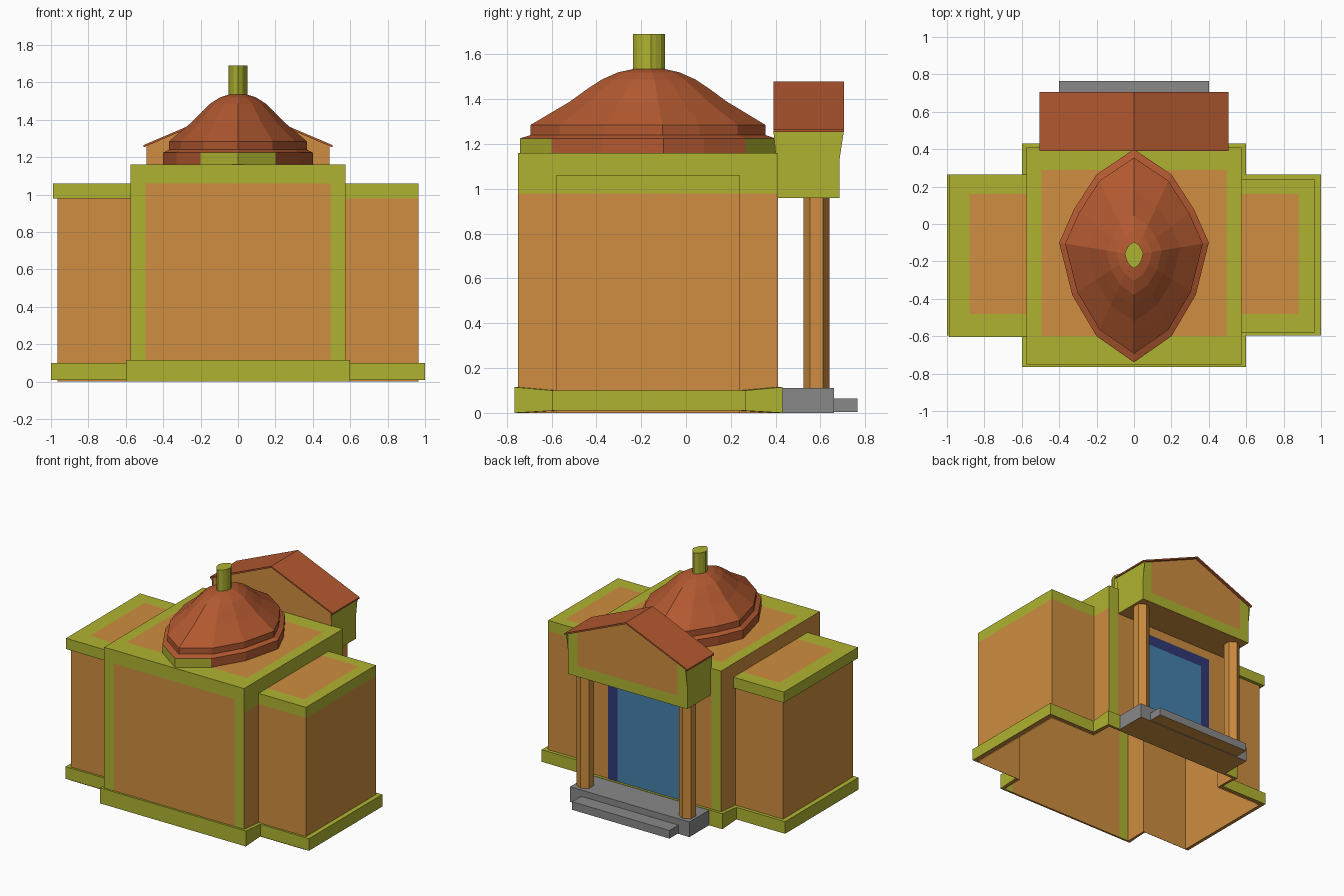
import bpy, bmesh
from mathutils import Vector

if "Cube" in bpy.data.objects:
    bpy.data.objects.remove(bpy.data.objects["Cube"])


def mat(name, c):
    m = bpy.data.materials.new(name)
    m.diffuse_color = (*c, 1)
    m.use_nodes = True
    m.node_tree.nodes["Principled BSDF"].inputs["Base Color"].default_value = m.diffuse_color
    return m


WALL = mat("wall_orange", (0.62, 0.27, 0.05))
TRIM = mat("trim_olive", (0.43, 0.45, 0.03))
ROOF = mat("roof_red", (0.45, 0.10, 0.03))
NAVY = mat("frame_navy", (0.03, 0.04, 0.18))
BLUE = mat("door_blue", (0.06, 0.22, 0.42))
STONE = mat("stone_grey", (0.25, 0.25, 0.25))


def make(name, faces):
    """faces: list of (material, points, outward direction)"""
    bm = bmesh.new()
    me = bpy.data.meshes.new(name)
    mats = []
    for m, pts, out in faces:
        f = bm.faces.new([bm.verts.new(p) for p in pts])
        f.normal_update()
        if f.normal.dot(Vector(out)) < 0:
            f.normal_flip()
        if m not in mats:
            mats.append(m)
        f.material_index = mats.index(m)
    bmesh.ops.remove_doubles(bm, verts=bm.verts, dist=0.0005)
    bm.to_mesh(me)
    bm.free()
    for m in mats:
        me.materials.append(m)
    ob = bpy.data.objects.new(name, me)
    bpy.context.collection.objects.link(ob)
    return ob


def rect(m, axis, s, c, u0, u1, v0, v1):
    """Axis-aligned rectangle at coordinate c, facing s along the axis"""
    out = [0, 0, 0]
    out[axis] = s
    pts = []
    for u, v in ((u0, v0), (u1, v0), (u1, v1), (u0, v1)):
        p = [u, v]
        p.insert(axis, c)
        pts.append(p)
    return (m, pts, out)


def panel(axis, s, c, us, vs, ci, cj, inner=WALL, border=TRIM):
    """Grid of rectangles: cell (ci, cj) is the inner colour, others border"""
    return [rect(inner if (i, j) == (ci, cj) else border, axis, s, c,
                 us[i], us[i + 1], vs[j], vs[j + 1])
            for i in range(len(us) - 1) for j in range(len(vs) - 1)]


def box(name, m, x, y, z, bottom=None):
    return make(name, [
        rect(m, 0, -1, x[0], *y, *z), rect(m, 0, 1, x[1], *y, *z),
        rect(m, 1, -1, y[0], *x, *z), rect(m, 1, 1, y[1], *x, *z),
        rect(bottom or m, 2, -1, z[0], *x, *y), rect(m, 2, 1, z[1], *x, *y)])


# Main hall shell, open underneath and towards the wings
X, Y0, Y1, H = 0.575, -0.75, 0.41, 1.16
W0, W1, WH = -0.58, 0.24, 1.06
xs = [-X, -0.495, 0.495, X]
hall = panel(1, -1, Y0, xs, [0, 1.06, H], 1, 0)
hall += panel(1, 1, Y1, xs, [0, 1.06, H], 1, 0)
hall += panel(2, 1, H, xs, [Y0, -0.6, 0.29, Y1], 1, 1)
for s in (-1, 1):
    band = TRIM if s > 0 else WALL
    for a, b in ((Y0, W0), (W1, Y1)):
        hall.append(rect(WALL, 0, s, s * X, a, b, 0, 0.98))
        hall.append(rect(band, 0, s, s * X, a, b, 0.98, H))
    hall.append(rect(band, 0, s, s * X, W0, W1, 0.98, H))
make("main_hall", hall)

# Side wings; the left one has a slightly projecting top band
for s, o, side in ((-1, 0.025, "left"), (1, 0, "right")):
    e = 0.965
    wing = [rect(WALL, 0, s, s * e, W0, W1, 0, 0.98)]
    for sy, y in ((-1, W0), (1, W1)):
        wing.append(rect(WALL, 1, sy, y, s * X, s * e, 0, 0.98))
        wing.append(rect(TRIM, 1, sy, y + sy * o, s * X, s * (e + o), 0.98, WH))
        if o:
            wing.append(rect(TRIM, 2, -1, 0.98, s * X, s * (e + o), y, y + sy * o))
    wing.append(rect(TRIM, 0, s, s * (e + o), W0 - o, W1 + o, 0.98, WH))
    if o:
        wing.append(rect(TRIM, 2, -1, 0.98, s * e, s * (e + o), W0, W1))
    wing += panel(2, 1, WH, [s * X, s * 0.88, s * (e + o)],
                  [W0 - o, -0.48, 0.16, W1 + o], 0, 1)
    make(side + "_wing", wing)


# Plinth running round the cross-shaped plan
def cross(mx, y0, y1, wx, w0, w1):
    right = [(mx, y0, 1), (mx, w0, 0), (wx, w0, 0), (wx, w1, 0), (mx, w1, 0), (mx, y1, 1)]
    return right + [(-x, y, k) for x, y, k in reversed(right)]


inner = cross(X, Y0, Y1, 0.965, W0, W1)
outer = cross(0.6, -0.765, 0.43, 1.0, -0.595, 0.265)
lo, hi = (0.01, 0), (0.10, 0.115)
rings = [[(x, y, z[k]) for x, y, k in loop]
         for loop, z in ((inner, lo), (outer, lo), (outer, hi), (inner, hi))]
plinth = []
for i in range(12):
    j = (i + 1) % 12
    dx, dy = outer[j][0] - outer[i][0], outer[j][1] - outer[i][1]
    for r, (m, out) in enumerate(((WALL, (0, 0, -1)), (TRIM, (dy, -dx, 0)), (TRIM, (0, 0, 1)))):
        a, b = rings[r], rings[r + 1]
        plinth.append((m, [a[i], a[j], b[j], b[i]], out))
make("plinth", plinth)

# Lens-shaped faceted dome and its finial
CY = -0.165
half = [(0, -0.74), (0.2, -0.6), (0.33, -0.38), (0.4, -0.1), (0.32, 0.08), (0.2, 0.265), (0, 0.40)]
plan = half + [(-x, y) for x, y in reversed(half[1:-1])]


def lens(name, profile, colour):
    rows = [[(x * f, CY + (y - CY) * f, z) for x, y in plan] for f, z in profile]
    faces = []
    for r in range(len(rows) - 1):
        a, b = rows[r], rows[r + 1]
        for i in range(12):
            j = (i + 1) % 12
            mid = Vector(a[i]) + Vector(a[j])
            rise = 1 if profile[r][0] > profile[r + 1][0] else 0
            faces.append((colour(r, i), [a[i], a[j], b[j], b[i]],
                          (mid.x, mid.y - 2 * CY, rise)))
    faces.append((colour(len(rows), 0), rows[-1], (0, 0, 1)))
    return make(name, faces)


lens("dome", [(1, 1.16), (1, 1.225), (0.92, 1.24), (0.92, 1.285), (0.75, 1.343),
              (0.62, 1.387), (0.48, 1.445), (0.37, 1.487), (0.24, 1.52), (0.12, 1.535)],
     lambda r, i: TRIM if r == 0 and i in (0, 5, 6, 11) else ROOF)
lens("finial", [(0.125, 1.53), (0.125, 1.69)], lambda r, i: TRIM)

# Door on the back wall
make("door_frame", panel(1, 1, Y1 + 0.004, [-0.35, -0.275, 0.275, 0.35],
                         [0.1, 0.81, 0.89], 1, 0, BLUE, NAVY))

# Porch gable block
P, B, E, R = 0.49, 0.96, 1.26, 1.468
F, K = 0.405, 0.685
q, ze = 0.41, E + (R - E) * 0.08 / P
back = (0, 1, 0)
gable = [(WALL, [(-q, K, 1.04), (q, K, 1.04), (q, K, ze), (0, K, R), (-q, K, ze)], back),
         (TRIM, [(-P, K, B), (P, K, B), (q, K, 1.04), (-q, K, 1.04)], back),
         (WALL, [(-P, F, B), (P, F, B), (P, F, E), (0, F, R), (-P, F, E)], (0, -1, 0)),
         rect(WALL, 2, -1, B, -P, P, F, K)]
for s in (-1, 1):
    gable.append((TRIM, [(s * P, K, B), (s * q, K, 1.04), (s * q, K, ze), (s * P, K, E)], back))
    gable.append((TRIM, [(s * P, y, z) for y, z in ((F, B), (K, B), (K, 1.13), (0.705, E),
                                                    (0.39, E), (F, 1.1))], (s, 0, 0)))
make("porch_gable", gable)

# Porch roof: thin folded slab
top = [(-0.505, 1.265), (0, 1.48), (0.505, 1.265)]
low = [(x, z - 0.012) for x, z in top]
roof = []
for i in (0, 1):
    (a, az), (b, bz), (c, cz), (d, dz) = top[i], top[i + 1], low[i + 1], low[i]
    for p, q2, up in (((a, az), (b, bz), 1), ((d, dz), (c, cz), -1)):
        roof.append((ROOF, [(p[0], 0.39, p[1]), (q2[0], 0.39, q2[1]),
                            (q2[0], 0.705, q2[1]), (p[0], 0.705, p[1])], (0, 0, up)))
    for y, s in ((0.39, -1), (0.705, 1)):
        roof.append((ROOF, [(a, y, az), (b, y, bz), (c, y, cz), (d, y, dz)], (0, s, 0)))
for s in (-1, 1):
    roof.append(rect(ROOF, 0, s, s * 0.505, 0.39, 0.705, 1.253, 1.265))
make("porch_roof", roof)

# Hexagonal porch columns
for s, side in ((-1, "left"), (1, "right")):
    bpy.ops.mesh.primitive_cylinder_add(vertices=6, radius=0.0575, depth=0.85,
                                        location=(s * 0.42, 0.5825, 0.535))
    ob = bpy.context.object
    ob.name = side + "_column"
    ob.data.materials.append(WALL)

# Entrance steps
box("upper_step", STONE, (-0.49, 0.49), (0.41, 0.66), (0, 0.112), WALL)
box("lower_step", STONE, (-0.4, 0.4), (0.66, 0.765), (0.005, 0.065), WALL)
